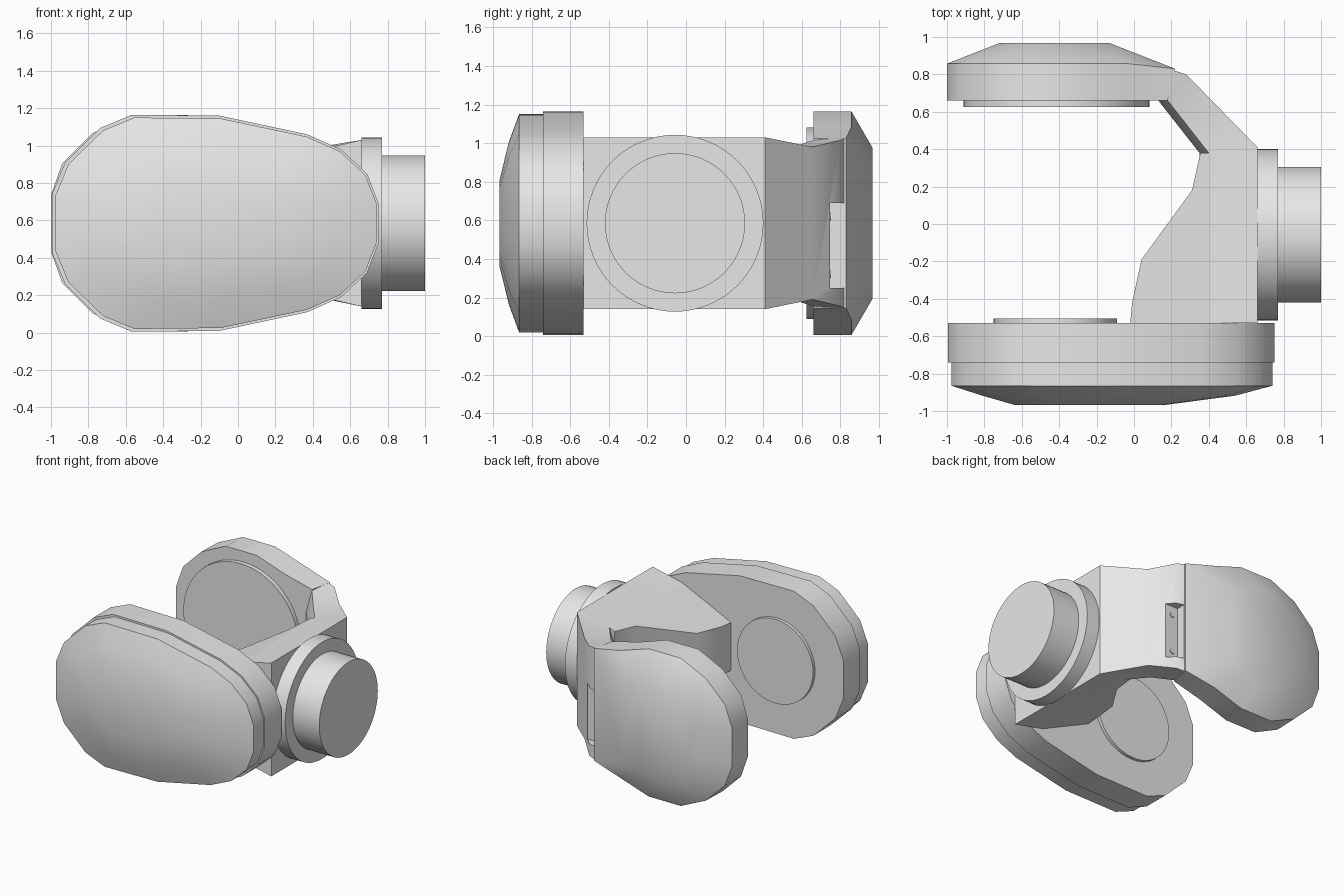
import bpy, bmesh, math
from mathutils import Matrix, Vector

cube = bpy.data.objects.get("Cube")
if cube:
    bpy.data.objects.remove(cube, do_unlink=True)

ZC = 0.585  # height of the plane of symmetry

grey = bpy.data.materials.new("light_grey")
grey.use_nodes = True
grey.diffuse_color = (0.8, 0.8, 0.8, 1)
for node in grey.node_tree.nodes:
    if node.type == 'BSDF_PRINCIPLED':
        node.inputs["Base Color"].default_value = (0.8, 0.8, 0.8, 1)


def finish(name, bm):
    bmesh.ops.recalc_face_normals(bm, faces=bm.faces[:])
    mesh = bpy.data.meshes.new(name)
    bm.to_mesh(mesh)
    bm.free()
    mesh.materials.append(grey)
    obj = bpy.data.objects.new(name, mesh)
    bpy.context.collection.objects.link(obj)
    return obj


def loft(name, rings):
    """Closed skin through equal rings of (x, y, height above mid plane)."""
    bm = bmesh.new()
    loops = [[bm.verts.new((x, y, ZC + h)) for x, y, h in r] for r in rings]
    n = len(loops[0])
    for a, b in zip(loops, loops[1:]):
        for i in range(n):
            j = (i + 1) % n
            bm.faces.new((a[i], a[j], b[j], b[i]))
    bm.faces.new(loops[0])
    bm.faces.new(loops[-1])
    return finish(name, bm)


def disc(name, centre, radius, depth, axis, sides=64):
    bm = bmesh.new()
    turn = Vector((0, 0, 1)).rotation_difference(Vector(axis)).to_matrix().to_4x4()
    bmesh.ops.create_cone(bm, cap_ends=True, segments=sides, radius1=radius,
                          radius2=radius, depth=depth,
                          matrix=Matrix.Translation(centre) @ turn)
    return finish(name, bm)


def mirrored(half):
    return half + [(x, -h) for x, h in reversed(half)]


def ring(outline, x0, x1, top, y):
    """Outline rescaled to span x0..x1 with half height top, at depth y."""
    lo, hi = min(p[0] for p in outline), max(p[0] for p in outline)
    tall = max(p[1] for p in outline)
    return [(x0 + (x - lo) / (hi - lo) * (x1 - x0), y, h / tall * top)
            for x, h in outline]


# Front pod: stepped body with a faceted dome
front = mirrored([(-1, 0.155), (-0.93, 0.325), (-0.74, 0.51), (-0.57, 0.58),
                  (-0.1, 0.575), (0.37, 0.475), (0.55, 0.395), (0.69, 0.265),
                  (0.75, 0.11)])
parts = [loft("front_pod", [
    ring(front, -0.995, 0.75, 0.58, -0.53),
    ring(front, -0.995, 0.75, 0.58, -0.74),
    ring(front, -0.975, 0.74, 0.565, -0.74),
    ring(front, -0.975, 0.74, 0.565, -0.865),
    ring(front, -0.81, 0.54, 0.42, -0.918),
    ring(front, -0.64, 0.17, 0.22, -0.967)])]

# Rear pod: outline prism with a bevelled back
rear = mirrored([(-1, 0.15), (-0.94, 0.32), (-0.78, 0.48), (-0.57, 0.58),
                 (-0.3, 0.58), (-0.06, 0.5), (0.18, 0.44)])
rim = [(x, 0.83 if x > 0.1 else 0.857, h)
       for x, y, h in ring(rear, -1, 0.22, 0.58, 0)]
rear_pod = loft("rear_pod", [ring(rear, -1, 0.18, 0.58, 0.66), rim,
                             ring(rear, -0.72, -0.13, 0.39, 0.967)])

# Arm: outer and inner plan points with half heights, bent round to the rear pod
stations = [((0.66, -0.53), 0.445, (0.40, -0.53), 0.385),
            ((0.66, 0.41), 0.445, (0.40, 0.38), 0.385),
            ((0.42, 0.656), 0.395, (0.29, 0.52), 0.385),
            ((0.28, 0.80), 0.43, (0.18, 0.66), 0.43),
            ((0.15, 0.84), 0.45, (0.10, 0.68), 0.45)]
arm_rings = []
for (ox, oy), oh, (ix, iy), ih in stations:
    upper = [(ox, oy, oh), (ix, iy, ih), (ix - 0.05, iy, 0.25)]
    arm_rings.append(upper + [(x, y, -h) for x, y, h in reversed(upper)])
arm = loft("bent_arm", arm_rings)

# Web: tapered gusset between the arm and the front pod
plan = [(0.40, -0.53), (-0.02, -0.53), (-0.01, -0.42), (0.04, -0.19),
        (0.31, 0.18), (0.355, 0.38), (0.40, 0.38)]
web = [(x, y, 0.385 - (0.40 - x) * 0.47) for x, y in plan]
parts.append(loft("arm_web", [web, [(x, y, -h) for x, y, h in web]]))

# Slot cut into the slanted outer face
bm = bmesh.new()
bmesh.ops.create_cube(bm, size=1, matrix=Matrix.Translation((0.47, 0.7925, 0.47))
                      @ Matrix.Diagonal((0.5, 0.095, 0.44, 1)))
cutter = finish("slot_cutter", bm)
cutter.hide_render = True
for obj in (arm, rear_pod):
    mod = obj.modifiers.new("slot", 'BOOLEAN')
    mod.operation, mod.object, mod.solver = 'DIFFERENCE', cutter, 'EXACT'
    bpy.context.view_layer.objects.active = obj
    bpy.ops.object.modifier_apply(modifier=mod.name)
    parts.append(obj)
bpy.data.objects.remove(cutter, do_unlink=True)

# Slot screws
for side, z in (("upper", 0.62), ("lower", 0.32)):
    parts.append(disc(side + "_slot_screw", (0.27, 0.747, z), 0.02, 0.008, (0, 1, 0), 16))

# Pivot flange and hub on the outer side
parts.append(disc("pivot_flange", (0.715, -0.057, ZC), 0.458, 0.11, (1, 0, 0)))
parts.append(disc("pivot_hub", (0.88, -0.057, ZC), 0.363, 0.24, (1, 0, 0)))

# Round pads on the facing sides of the pods
parts.append(disc("front_pad", (-0.42, -0.52, ZC), 0.33, 0.03, (0, 1, 0)))
parts.append(disc("rear_pad", (-0.415, 0.645, ZC), 0.497, 0.04, (0, 1, 0)))

# Smooth shading with sharp edges kept
bpy.ops.object.select_all(action='DESELECT')
for obj in parts:
    obj.select_set(True)
bpy.context.view_layer.objects.active = parts[0]
bpy.ops.object.shade_smooth_by_angle(angle=math.radians(32))
